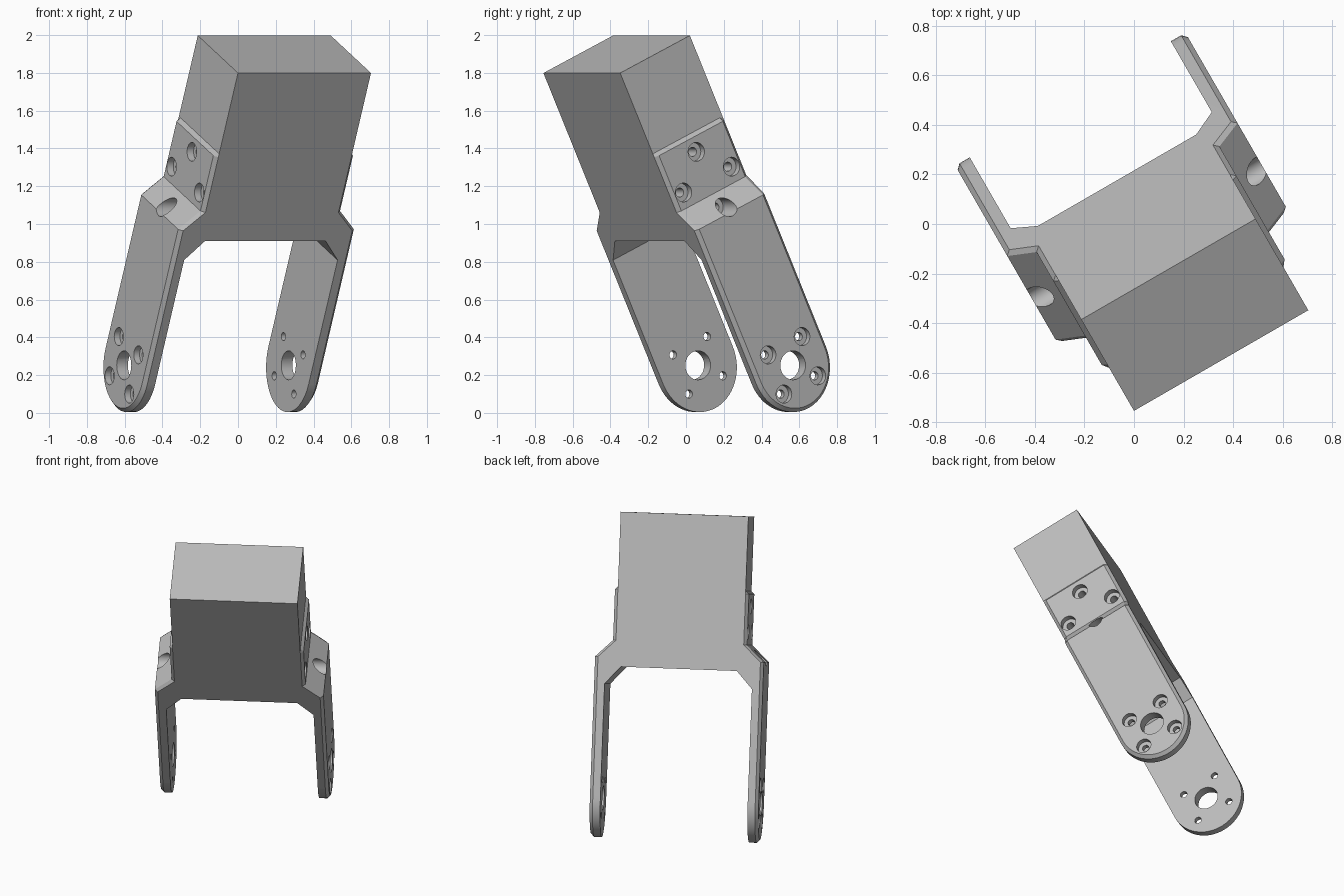
import bpy, bmesh
from math import radians, sin, cos, pi
from mathutils import Matrix, Vector

cube = bpy.data.objects.get("Cube")
if cube:
    bpy.data.objects.remove(cube, do_unlink=True)

grey = bpy.data.materials.new("plain grey")
grey.use_nodes = True
grey.diffuse_color = (0.5, 0.5, 0.5, 1)
grey.node_tree.nodes["Principled BSDF"].inputs["Base Color"].default_value = (0.5, 0.5, 0.5, 1)

HALF_W, HALF_D = 0.4065, 0.235      # block half width and depth
BOTTOM, TOP = 0.925, 1.907          # block ends
ARM_IN, ARM_OUT = 0.469, 0.537      # arm faces
EDGE = 0.02                         # chamfer on outer edges
HUB_Z, HUB_R = 0.09, 0.25           # rounded arm end
PAD_Z = 1.175                       # centre of shoulder screws


def make_object(name, bm):
    bmesh.ops.remove_doubles(bm, verts=bm.verts, dist=1e-5)
    bmesh.ops.recalc_face_normals(bm, faces=bm.faces)
    mesh = bpy.data.meshes.new(name)
    bm.to_mesh(mesh)
    bm.free()
    mesh.materials.append(grey)
    obj = bpy.data.objects.new(name, mesh)
    bpy.context.collection.objects.link(obj)
    return obj


def apply_boolean(target, tool, operation):
    mod = target.modifiers.new(operation, 'BOOLEAN')
    mod.operation, mod.object, mod.solver = operation, tool, 'EXACT'
    bpy.context.view_layer.objects.active = target
    bpy.ops.object.modifier_apply(modifier=mod.name)
    bpy.data.objects.remove(tool, do_unlink=True)


def build_arm(side):
    """Pad, sloped shoulder and rounded arm, lofted as one strip."""
    bm = bmesh.new()
    pad = HALF_W + EDGE
    inset = HALF_D - EDGE
    # inner x, inner z, outer x, outer z, half depth, outer half depth, outer tip z
    rows = [(0.3, 1.435, HALF_W, 1.435, HALF_D, inset, 1.435),
            (0.3, 1.415, pad, 1.415, HALF_D, inset, 1.415),
            (0.369, BOTTOM, pad, 1.092, HALF_D, inset, 1.092),
            (ARM_IN, 0.814, ARM_OUT, 0.985, HALF_D, inset, 0.985)]
    steps = 16
    for i in range(steps + 1):
        a = pi / 2 * i / steps
        z = HUB_Z - HUB_R * sin(a)
        rows.append((ARM_IN, z, ARM_OUT, z, HALF_D * cos(a), inset * cos(a),
                     HUB_Z - (HUB_R - EDGE) * sin(a)))
    rings = []
    for xi, zi, xo, zo, d, di, zt in rows:
        edge = max(xo - EDGE, HALF_W - 0.001)
        pts = [(xi, -d, zi), (edge, -d, zo), (xo, -di, zt),
               (xo, di, zt), (edge, d, zo), (xi, d, zi)]
        rings.append([bm.verts.new((side * x, y, z)) for x, y, z in pts])
    bm.faces.new(rings[0])
    for r, s in zip(rings, rings[1:]):
        for k in range(6):
            n = (k + 1) % 6
            bm.faces.new((r[k], r[n], s[n], s[k]))
    return make_object("arm", bm)


def add_drill(bm, side, y, z, radius, x0, x1):
    """Cylinder across the width, from x0 to x1."""
    spot = Matrix.Translation((side * (x0 + x1) / 2, y, z)) @ Matrix.Rotation(pi / 2, 4, 'Y')
    bmesh.ops.create_cone(bm, cap_ends=True, segments=32, radius1=radius,
                          radius2=radius, depth=x1 - x0, matrix=spot)


# Solid block with both arms joined to it
bm = bmesh.new()
bmesh.ops.create_cube(bm, size=1, matrix=Matrix.Translation((0, 0, (BOTTOM + TOP) / 2))
                      @ Matrix.Diagonal((2 * HALF_W, 2 * HALF_D, TOP - BOTTOM, 1)))
body = make_object("forked_bracket", bm)
for side in (1, -1):
    apply_boolean(body, build_arm(side), 'UNION')

# Screw holes: wide recesses first, then narrow bores and the hub hole
wide, narrow = bmesh.new(), bmesh.new()
for side in (1, -1):
    add_drill(narrow, side, 0, HUB_Z, 0.077, 0.44, 0.6)
    for k in range(4):
        a = k * pi / 2
        y, z = 0.162 * cos(a), PAD_Z + 0.162 * sin(a)
        add_drill(wide, side, y, z, 0.05, 0.387, 0.6)
        add_drill(narrow, side, y, z, 0.024, 0.3, 0.6)
        a += pi / 4
        y, z = 0.162 * cos(a), HUB_Z + 0.162 * sin(a)
        add_drill(wide, side, y, z, 0.048, 0.502, 0.6)
        add_drill(narrow, side, y, z, 0.022, 0.44, 0.6)
for name, bm in (("recess_cutter", wide), ("bore_cutter", narrow)):
    cutter = make_object(name, bm)
    cutter.hide_render = True
    apply_boolean(body, cutter, 'DIFFERENCE')

# Lean and turn the finished part
turn = Matrix.Rotation(radians(30), 4, 'Z') @ Matrix.Rotation(radians(25), 4, 'X')
body.data.transform(turn @ Matrix.Translation((0.029, 0.403, 0)))
bpy.ops.object.select_all(action='DESELECT')
body.select_set(True)
bpy.context.view_layer.objects.active = body
bpy.ops.object.shade_smooth_by_angle(angle=radians(20))
